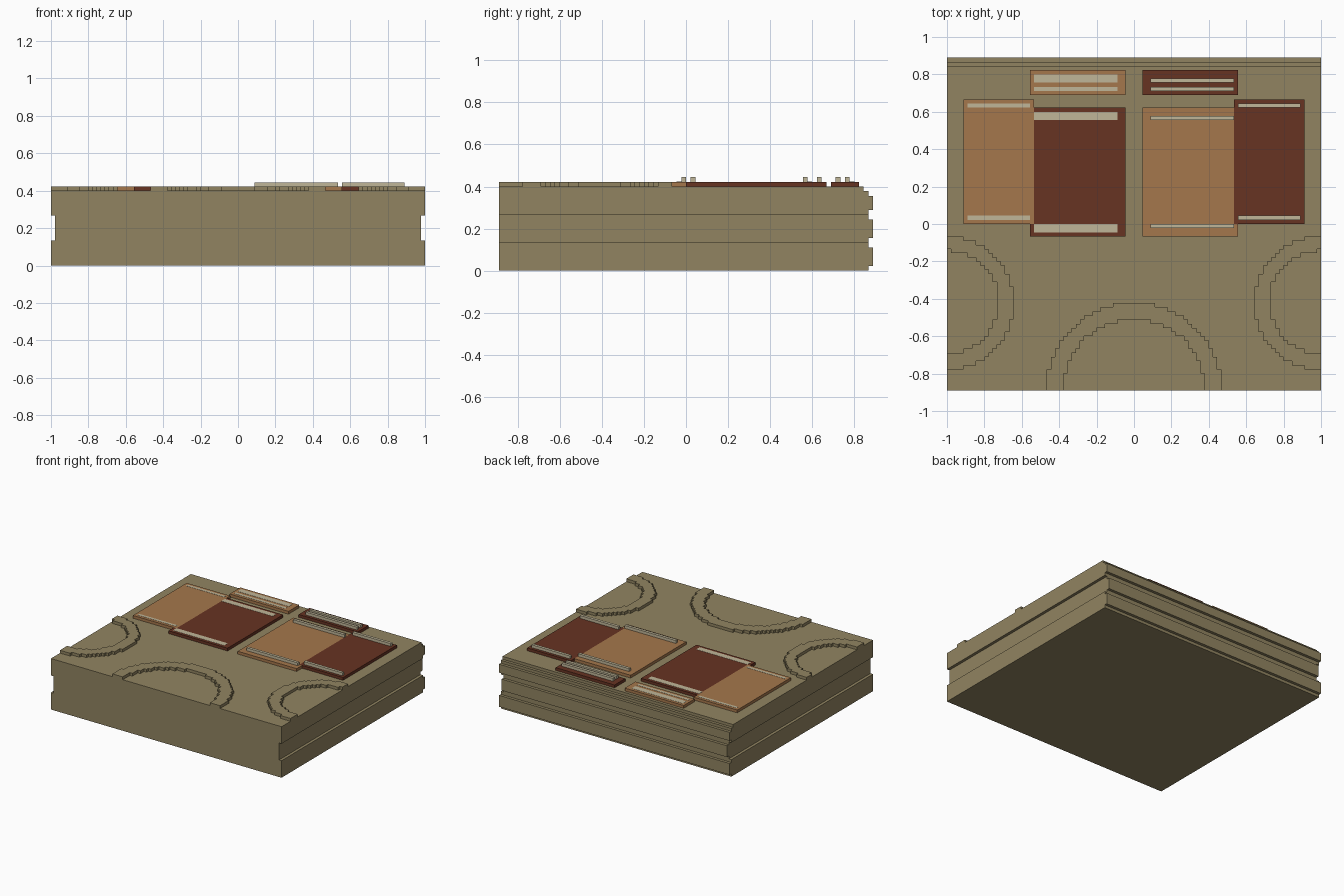
import bpy, bmesh, math

if "Cube" in bpy.data.objects:
    bpy.data.objects.remove(bpy.data.objects["Cube"])

U = 2 / 90  # one block cell; the whole model sits on this grid


def srgb(r, g, b):
    def lin(c):
        c /= 255
        return c / 12.92 if c <= 0.04045 else ((c + 0.055) / 1.055) ** 2.4
    return (lin(r), lin(g), lin(b), 1)


def material(name, rgb):
    m = bpy.data.materials.new(name)
    m.diffuse_color = srgb(*rgb)
    m.use_nodes = True
    m.node_tree.nodes["Principled BSDF"].inputs["Base Color"].default_value = m.diffuse_color
    return m


OLIVE = material("olive_stone", (145, 132, 97))
TAN = material("tan_panel", (165, 119, 76))
BROWN = material("dark_brown_panel", (103, 51, 34))
CREAM = material("cream_strip", (192, 182, 152))


def finish(name, bm, mat):
    bmesh.ops.recalc_face_normals(bm, faces=bm.faces)
    me = bpy.data.meshes.new(name)
    bm.to_mesh(me)
    bm.free()
    me.materials.append(mat)
    ob = bpy.data.objects.new(name, me)
    bpy.context.collection.objects.link(ob)


def extrude(bm, faces, vec):
    res = bmesh.ops.extrude_face_region(bm, geom=faces)
    verts = [g for g in res["geom"] if isinstance(g, bmesh.types.BMVert)]
    bmesh.ops.translate(bm, verts=verts, vec=vec)


def box(name, x0, x1, y0, y1, z0, z1, mat):
    bm = bmesh.new()
    f = bm.faces.new([bm.verts.new((x * U, y * U, z0 * U))
                      for x, y in ((x0, y0), (x1, y0), (x1, y1), (x0, y1))])
    extrude(bm, [f], (0, 0, (z1 - z0) * U))
    finish(name, bm, mat)


def profile_block(name, half_x, steps):
    """Side profile from (z0, z1, back_y) steps, extruded across x."""
    pts = [(-40, steps[0][0])]
    for z0, z1, y in steps:
        pts += [(y, z0), (y, z1)]
    pts.append((-40, steps[-1][1]))
    bm = bmesh.new()
    f = bm.faces.new([bm.verts.new((-half_x * U, y * U, z * U)) for y, z in pts])
    extrude(bm, [f], (2 * half_x * U, 0, 0))
    finish(name, bm, OLIVE)


def cell_plate(name, inside, z0, z1, mat):
    """Stepped plate made of every grid cell whose centre passes the test."""
    bm = bmesh.new()
    for i in range(-45, 45):
        for j in range(-40, 40):
            if inside(i + 0.5, j + 0.5):
                bm.faces.new([bm.verts.new((x * U, y * U, z0 * U)) for x, y in
                              ((i, j), (i + 1, j), (i + 1, j + 1), (i, j + 1))])
    bmesh.ops.remove_doubles(bm, verts=bm.verts, dist=U / 10)
    bmesh.ops.dissolve_limit(bm, angle_limit=math.radians(1),
                             verts=bm.verts, edges=bm.edges)
    extrude(bm, bm.faces[:], (0, 0, (z1 - z0) * U))
    finish(name, bm, mat)


# Base: stepped back, middle layer narrower to form the side grooves
profile_block("base_lower", 45, [(0, 1, 39), (1, 5, 40), (5, 6, 39)])
profile_block("base_middle", 44, [(6, 7, 39), (7, 11, 40), (11, 12, 39)])
profile_block("base_upper", 45, [(12, 13, 39), (13, 16, 40), (16, 17, 39), (17, 18, 38)])

# Raised stepped rings: one at the front, one on each side
cell_plate("front_ring",
           lambda x, y: 17 ** 2 < x * x + (y + 40) ** 2 <= 21 ** 2, 18, 19, OLIVE)
for side, s in (("left", -1), ("right", 1)):
    cell_plate(side + "_ring",
               lambda x, y: s * x > 0
               and (x - 45 * s) ** 2 + (y + 19) ** 2 <= 256
               and (x - 45 * s) ** 2 + (y + 18.8) ** 2 > 152, 18, 19, OLIVE)

# Panels on each half, colours swapped between the halves
for side, s in (("left", -1), ("right", 1)):
    inner, outer = (BROWN, TAN) if s < 0 else (TAN, BROWN)

    def span(a, b):
        return (a, b) if s > 0 else (-b, -a)

    cell_plate(side + "_inner_panel",
               lambda x, y: 2 < s * x < 25 and -3 < y < 28
               and not (s * x > 24 and y > 0), 18, 19, inner)
    box(side + "_outer_panel", *span(24, 41), 0, 30, 18, 19, outer)
    box(side + "_small_panel", *span(2, 25), 31, 37, 18, 19, outer)

    # Strips: flush paint on the left, raised bars on the right
    wide = 2 if s < 0 else 1
    top = 19.06 if s < 0 else 20
    strips = [("inner_back", 4, 24, 25, 25 + wide), ("inner_front", 4, 24, -wide, 0),
              ("outer_back", 25, 40, 28, 29), ("outer_front", 25, 40, 1, 2),
              ("small_front", 4, 24, 32, 33), ("small_back", 4, 24, 34, 34 + wide)]
    for part, a, b, y0, y1 in strips:
        box(f"{side}_{part}_strip", *span(a, b), y0, y1, 19, top, CREAM)
